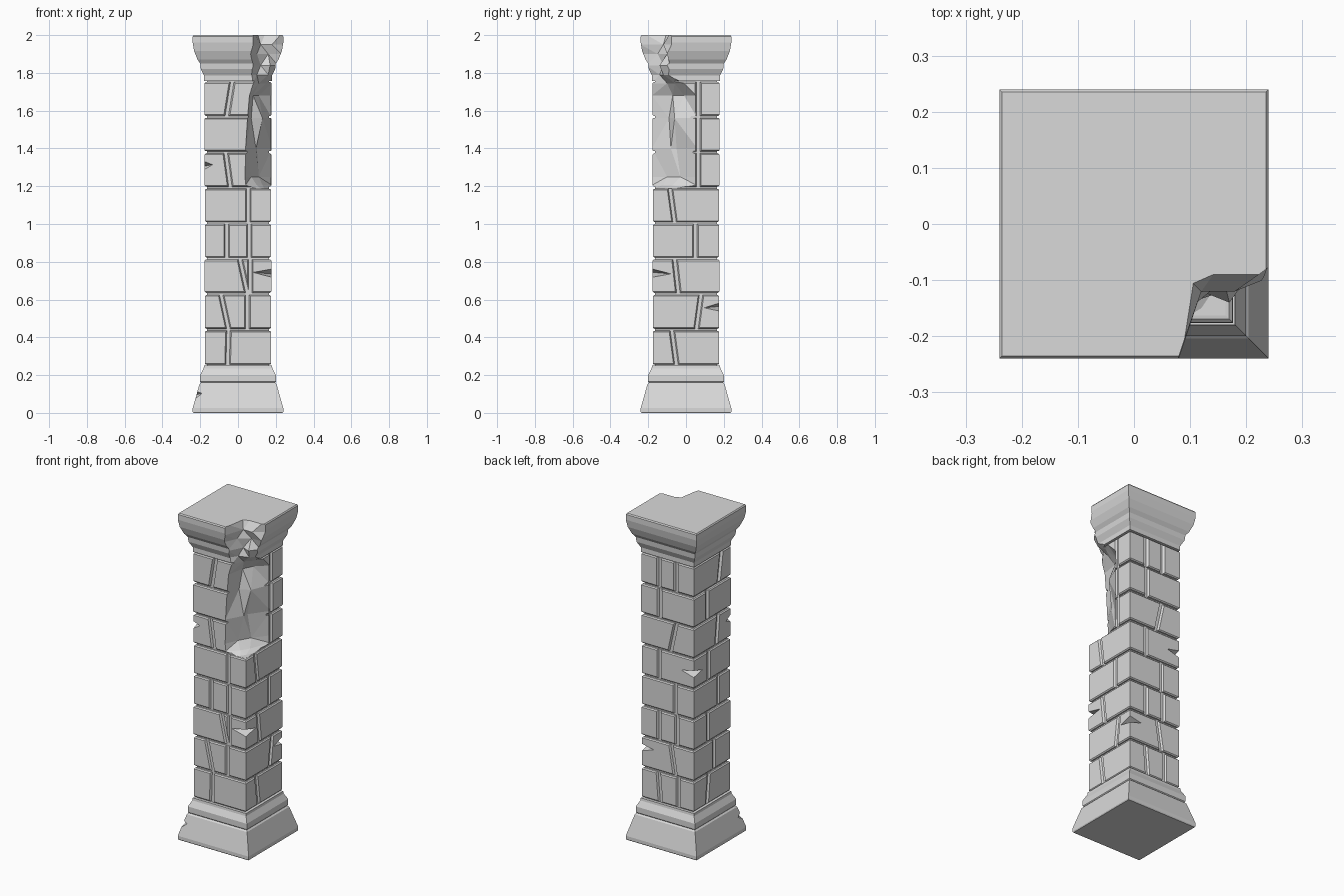
import bpy, bmesh, random
from mathutils import Vector

if "Cube" in bpy.data.objects:
    bpy.data.objects.remove(bpy.data.objects["Cube"])

random.seed(4)
stone = bpy.data.materials.new("grey stone")
stone.diffuse_color = (0.7, 0.7, 0.7, 1)
stone.use_nodes = True
stone.node_tree.nodes["Principled BSDF"].inputs["Base Color"].default_value = stone.diffuse_color


def make_object(name, bm):
    bmesh.ops.recalc_face_normals(bm, faces=bm.faces[:])
    mesh = bpy.data.meshes.new(name)
    bm.to_mesh(mesh)
    bm.free()
    mesh.materials.append(stone)
    ob = bpy.data.objects.new(name, mesh)
    bpy.context.collection.objects.link(ob)
    return ob


def loft(bm, rings, triangulate=False):
    """Skin a stack of equal-length point rings and cap both ends."""
    loops = [[bm.verts.new(p) for p in ring] for ring in rings]
    faces = [bm.faces.new(loops[0]), bm.faces.new(loops[-1])]
    for a, b in zip(loops, loops[1:]):
        n = len(a)
        for i in range(n):
            j = (i + 1) % n
            faces.append(bm.faces.new((a[i], a[j], b[j], b[i])))
    if triangulate:
        bmesh.ops.triangulate(bm, faces=faces)


def square_part(name, profile):
    bm = bmesh.new()
    loft(bm, [[(-r, -r, z), (r, -r, z), (r, r, z), (-r, r, z)] for r, z in profile])
    return make_object(name, bm)


# Moulded base and capital, as (half width, height)
base = square_part("base", [(.236, 0), (.24, .006), (.24, .025), (.204, .152), (.196, .16),
                            (.2, .165), (.2, .2), (.182, .235), (.18, .25)])
capital = square_part("capital", [(.18, 1.757), (.18, 1.785), (.197, 1.82), (.2, 1.85),
                                  (.215, 1.872), (.232, 1.915), (.24, 1.96), (.24, 1.993), (.235, 2)])

# Shaft: eight stone courses with recessed bed joints
levels = [.25, .44, .63, .817, 1.005, 1.192, 1.38, 1.567, 1.757]
profile = []
for z0, z1 in zip(levels, levels[1:]):
    r = random.uniform(.175, .179)
    profile += [(.163, z0), (.163, z0 + .005), (r - .006, z0 + .006), (r, z0 + .012),
                (r, z1 - .012), (r - .006, z1 - .006), (.163, z1 - .005)]
profile.append((.163, 1.757))
shaft = square_part("shaft", profile)

# Upright joints per course: (bottom, top) offsets along each side
joints = {
    "front": [[(-.055, -.05)], [(-.05, -.09), (.05, .05)], [(.05, .01), (.065, .065)],
              [(-.06, -.06), (.06, .06)], [(.055, .055)], [(-.04, -.065)], [], [(-.06, -.03)]],
    "right": [[(-.05, -.075)], [(.055, .08)], [(-.04, -.06)], [(.05, .05)],
              [(-.06, -.085)], [(.065, .065)], [(.065, .065)], [(.065, .065)]],
    "back": [[(.05, .065), (-.07, -.07)], [(-.05, -.02)], [(.06, .06), (-.06, -.06)],
             [(-.05, -.05)], [(.06, .06)], [(-.015, -.055)], [(.055, .055)],
             [(.06, .06), (-.055, -.055)]],
    "left": [[(.05, .03)], [(-.02, -.02)], [(.04, .04)], [(-.06, -.06)],
             [(.03, .03)], [(-.04, -.06)], [(.05, .05)], [(-.06, -.09)]],
}
place = {"front": lambda t, d: (t, -d), "right": lambda t, d: (d, t),
         "back": lambda t, d: (t, d), "left": lambda t, d: (-d, t)}
bm = bmesh.new()
for side, courses in joints.items():
    for i, course in enumerate(courses):
        for t0, t1 in course:
            rings = []
            for t, z in ((t0, levels[i] + .002), (t1, levels[i + 1] - .002)):
                section = [(t - .009, .164), (t + .009, .164), (t + .02, .185), (t - .02, .185)]
                rings.append([(*place[side](*p), z) for p in section])
            loft(bm, rings)
joint_cutter = make_object("joint_cutter", bm)

# Sharp chips in the block corners: flat double pyramids (x, y, z, reach)
bm = bmesh.new()
for x, y, z, r in [(.178, -.178, .74, .1), (.178, .178, .56, .085), (-.178, .178, 1.1, .09),
                   (-.178, -.178, 1.31, .045), (-.222, -.222, .1, .035)]:
    h = .022
    rim = [bm.verts.new((x + a, y + b, z + c)) for a, b, c in
           ((r, 0, .004), (0, r, -.004), (-r, 0, .004), (0, -r, -.004))]
    for s in (1, -1):
        tip = bm.verts.new((x, y, z + s * h))
        for k in range(4):
            bm.faces.new((rim[k], rim[(k + 1) % 4], tip))
chip_cutter = make_object("chip_cutter", bm)

# Broken front right corner: height, then the broken edge from front face to right face
breaks = [
    (1.188, (.07, -.18), (.12, -.15), (.14, -.12), (.18, .0)),
    (1.205, (.04, -.18), (.10, -.12), (.13, -.07), (.18, .055)),
    (1.25, (.035, -.18), (.07, -.10), (.11, -.03), (.18, .06)),
    (1.40, (.04, -.18), (.095, -.08), (.10, -.05), (.18, .06)),
    (1.56, (.05, -.18), (.07, -.09), (.13, -.06), (.18, .06)),
    (1.68, (.06, -.18), (.08, -.07), (.11, -.01), (.18, .055)),
    (1.745, (.08, -.18), (.11, -.10), (.15, -.06), (.18, -.01)),
    (1.79, (.06, -.20), (.10, -.14), (.16, -.12), (.20, -.07)),
    (1.84, (.075, -.21), (.12, -.12), (.17, -.14), (.21, -.085)),
    (1.90, (.065, -.23), (.10, -.15), (.16, -.10), (.23, -.10)),
    (1.95, (.08, -.24), (.12, -.12), (.18, -.12), (.24, -.075)),
    (2.02, (.078, -.24), (.10, -.10), (.15, -.078), (.24, -.078)),
]
rings = []
for z, a, b, c, d in breaks:
    flat = [(a[0], -.3), a, b, c, d, (.3, d[1]), (.3, -.3)]
    rings.append([(x, y, z) for x, y in flat])
bm = bmesh.new()
loft(bm, rings, True)
break_cutter = make_object("break_cutter", bm)


def cut(ob, cutter):
    mod = ob.modifiers.new("cut", 'BOOLEAN')
    mod.operation = 'DIFFERENCE'
    mod.solver = 'EXACT'
    mod.use_self = True
    mod.object = cutter
    bpy.context.view_layer.objects.active = ob
    bpy.ops.object.modifier_apply(modifier=mod.name)


# Carve the stone, then drop the cutters
for cutter in (joint_cutter, chip_cutter, break_cutter):
    cut(shaft, cutter)
cut(base, chip_cutter)
cut(capital, break_cutter)
for cutter in (joint_cutter, chip_cutter, break_cutter):
    bpy.data.objects.remove(cutter)
